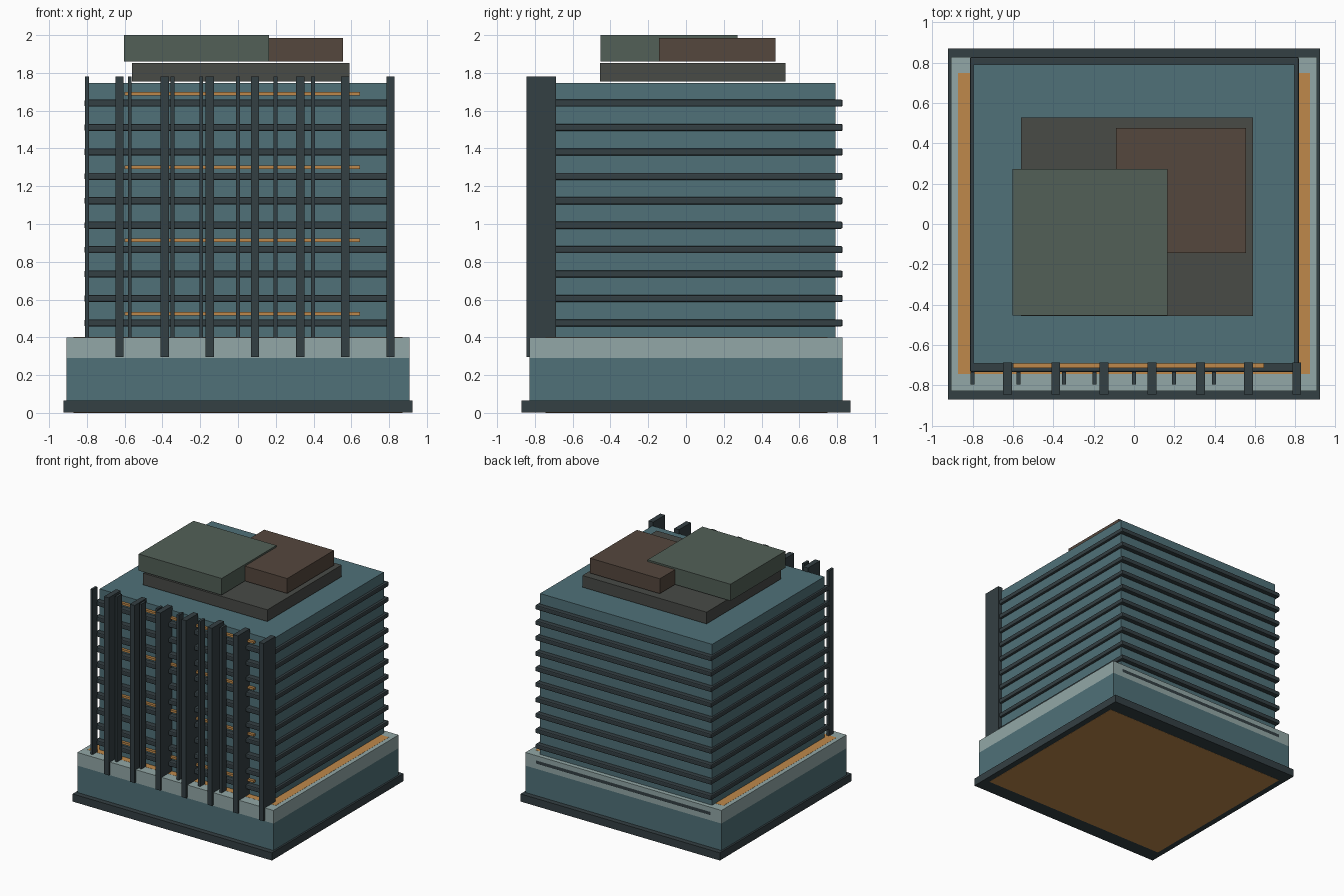
import bpy

if "Cube" in bpy.data.objects:
    bpy.data.objects.remove(bpy.data.objects["Cube"])


def material(name, rgb):
    m = bpy.data.materials.new(name)
    m.diffuse_color = (*rgb, 1)
    m.use_nodes = True
    m.node_tree.nodes["Principled BSDF"].inputs["Base Color"].default_value = m.diffuse_color
    return m


TEAL = material("teal_glass", (0.08, 0.165, 0.19))
DARK = material("dark_metal", (0.034, 0.05, 0.056))
PALE = material("pale_stone", (0.29, 0.39, 0.385))
ORANGE = material("warm_orange", (0.52, 0.25, 0.07))
GREEN = material("roof_green", (0.085, 0.117, 0.095))
BROWN = material("roof_brown", (0.09, 0.063, 0.047))
ROOF = material("roof_grey", (0.065, 0.069, 0.062))


def box(name, x, y, z, mat, bevel=0):
    """Box from (min, max) ranges on each axis."""
    bpy.ops.mesh.primitive_cube_add(size=1, location=[sum(r) / 2 for r in (x, y, z)])
    ob = bpy.context.object
    ob.name = name
    ob.scale = [r[1] - r[0] for r in (x, y, z)]
    bpy.ops.object.transform_apply(location=False, rotation=False, scale=True)
    ob.data.materials.append(mat)
    if bevel:
        mod = ob.modifiers.new("soft_edges", "BEVEL")
        mod.width = bevel
        mod.segments = 2
    return ob


# Base: plinth, glazed podium, pale parapet, warm interior core
box("plinth", (-0.923, 0.923), (-0.87, 0.87), (0.001, 0.065), DARK)
box("podium", (-0.908, 0.908), (-0.828, 0.828), (0.06, 0.29), TEAL)
box("podium_parapet", (-0.908, 0.908), (-0.828, 0.828), (0.29, 0.40), PALE)
box("podium_core", (-0.872, 0.872), (-0.745, 0.75), (0, 0.401), ORANGE)

# Tower with floor bands on every storey
box("tower", (-0.797, 0.797), (-0.692, 0.792), (0.39, 1.747), TEAL)
for i in range(11):
    z = 0.347 + i * 0.1293
    box(f"floor_band_{i}", (-0.813, 0.817), (-0.735, 0.829),
        (z - 0.019, z + 0.019), DARK, bevel=0.008)

# Orange light strips across the facade
for i in range(4):
    z = 0.525 + i * 0.388
    box(f"light_strip_{i}", (-0.60, 0.645), (-0.714, -0.69), (z - 0.009, z + 0.009), ORANGE)

# Large facade fins
for i in range(7):
    x = -0.627 + i * 0.239
    box(f"large_fin_{i}", (x - 0.022, x + 0.022), (-0.845, -0.687), (0.295, 1.782), DARK)

# Thin facade fins
for i, x in enumerate((-0.80, -0.573, -0.347, -0.195, 0, 0.198, 0.397)):
    box(f"thin_fin_{i}", (x - 0.010, x + 0.010), (-0.796, -0.733), (0.40, 1.782), DARK)

# Roof blocks
box("roof_slab", (-0.56, 0.59), (-0.455, 0.528), (1.754, 1.852), ROOF)
box("roof_block_green", (-0.603, 0.165), (-0.453, 0.273), (1.861, 2.0), GREEN)
box("roof_block_brown", (-0.09, 0.556), (-0.144, 0.475), (1.861, 1.986), BROWN)
